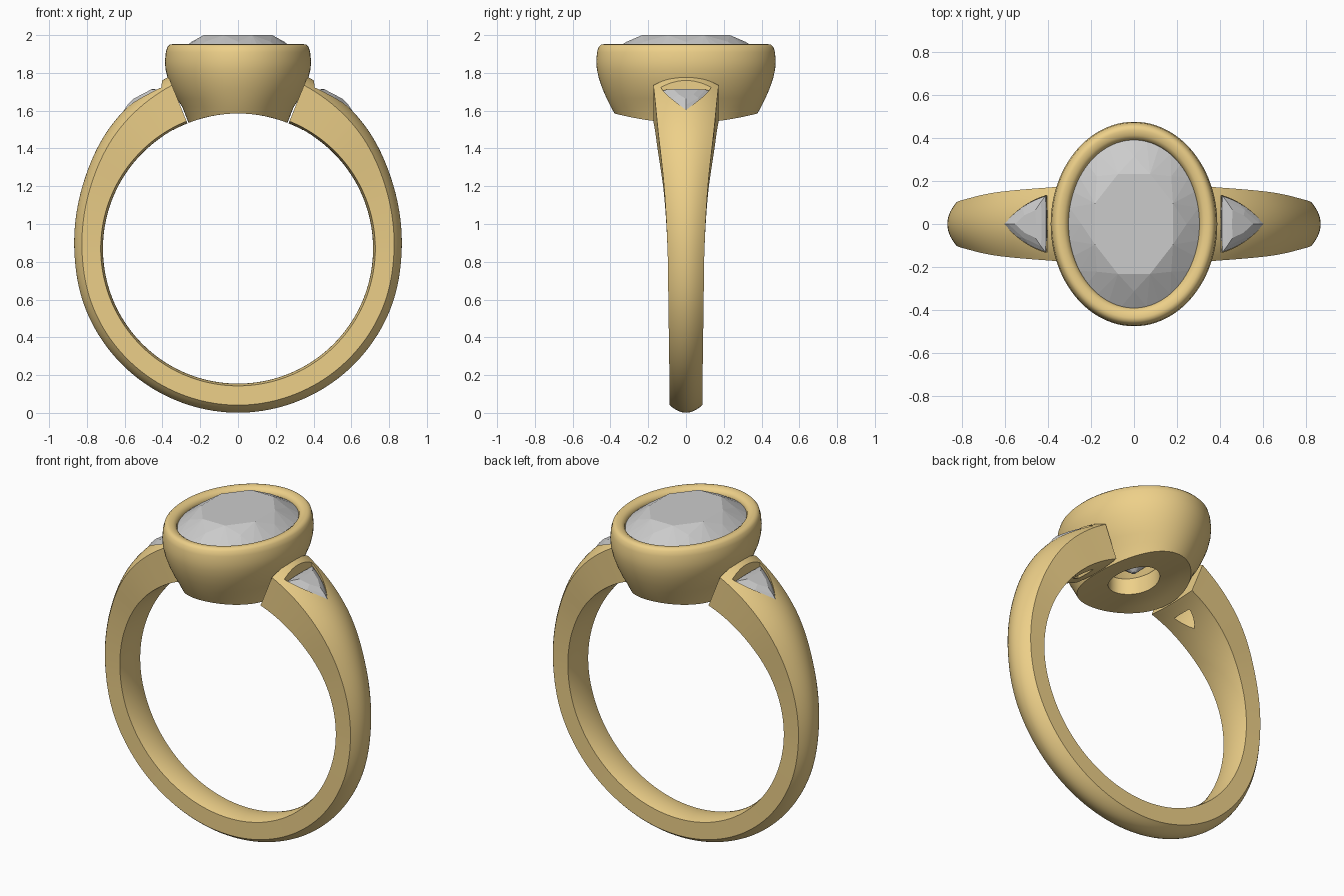
import bpy, bmesh
from math import sin, cos, pi, radians, sqrt
from mathutils import Vector

if "Cube" in bpy.data.objects:
    bpy.data.objects.remove(bpy.data.objects["Cube"])

CZ, RI = 0.87, 0.715          # finger hole centre height and radius

gold = bpy.data.materials.new("gold")
gold.diffuse_color = (0.85, 0.63, 0.25, 1)
gold.use_nodes = True
gold.node_tree.nodes["Principled BSDF"].inputs["Base Color"].default_value = gold.diffuse_color


def add_object(name, bm, mat=None, smooth=None):
    bmesh.ops.recalc_face_normals(bm, faces=bm.faces)
    me = bpy.data.meshes.new(name)
    bm.to_mesh(me)
    bm.free()
    ob = bpy.data.objects.new(name, me)
    bpy.context.collection.objects.link(ob)
    if mat:
        me.materials.append(mat)
    if smooth:
        smooth_object(ob, smooth)
    return ob


def smooth_object(ob, angle):
    bpy.ops.object.select_all(action='DESELECT')
    ob.select_set(True)
    bpy.context.view_layer.objects.active = ob
    bpy.ops.object.shade_smooth_by_angle(angle=radians(angle))


def loft(rings, closed=False, caps=True):
    bm = bmesh.new()
    vs = [[bm.verts.new(p) for p in r] for r in rings]
    n = len(vs[0])
    pairs = list(zip(vs, vs[1:])) + ([(vs[-1], vs[0])] if closed else [])
    for a, b in pairs:
        for i in range(n):
            j = (i + 1) % n
            bm.faces.new((a[i], a[j], b[j], b[i]))
    if caps and not closed:
        bm.faces.new(vs[0])
        bm.faces.new(vs[-1])
    return bm


def hull(points):
    bm = bmesh.new()
    for p in points:
        bm.verts.new(p)
    res = bmesh.ops.convex_hull(bm, input=bm.verts)
    loose = [v for v in bm.verts if not v.link_faces]
    bmesh.ops.delete(bm, geom=loose, context='VERTS')
    bmesh.ops.dissolve_limit(bm, angle_limit=0.01, verts=bm.verts, edges=bm.edges)
    return bm


def spline(keys, x):
    # Catmull-Rom through evenly spaced keys, x in 0..1
    f = x * (len(keys) - 1)
    i = min(int(f), len(keys) - 2)
    t = f - i
    b, c = keys[i], keys[i + 1]
    a = keys[i - 1] if i else 2 * b - c
    d = keys[i + 2] if i + 2 < len(keys) else b
    return 0.5 * (2*b + (c-a)*t + (2*a-5*b+4*c-d)*t*t + (3*b-a-3*c+d)*t**3)


# Shank: domed section swept around the finger, widening at the shoulders
CROWN = [0.981, 0.938, 0.889, 0.867, 0.868, 0.868, 0.868, 0.869]
WIDTH = [0.173, 0.149, 0.116, 0.098, 0.093, 0.089, 0.087, 0.086]
rings = []
START, STEPS, SEG = 22, 144, 14
for k in range(STEPS + 1):
    deg = START + (360 - 2 * START) * k / STEPS
    a = radians(deg)
    x = (min(deg, 360 - deg) - START) / (180 - START)
    crown, w = spline(CROWN, x), spline(WIDTH, x)
    ts = [2 * i / SEG - 1 for i in range(SEG + 1)]
    sec = [(w * t, crown - (0.04 + 0.1 * max(0, w - 0.09)) * t * t) for t in ts]
    sec += [(w * t, RI + 0.012 * t * t) for t in reversed(ts)]
    rings.append([(r * sin(a), y, CZ + r * cos(a)) for y, r in sec])
shank = add_object("shank", loft(rings), gold)

# Trillion outline used by side stones and their pockets
CORNERS = [Vector((-0.108, -0.13)), Vector((0.108, 0)), Vector((-0.108, 0.13))]
BULGE = [0.018, 0.018, 0.004]
MID = Vector((-0.035, 0))
outline = []
for i in range(3):
    p, q = CORNERS[i], CORNERS[(i + 1) % 3]
    d = (q - p).normalized()
    for j in range(6):
        t = j / 6
        outline.append(p.lerp(q, t) + Vector((d.y, -d.x)) * BULGE[i] * 4 * t * (1 - t))

T, N = (0.885, -0.466), (0.466, 0.885)


def trillion(side, scale, h, up=0, step=1):
    pts = []
    for o in outline[::step]:
        u, y = MID + (o - MID) * scale
        pts.append((side * (0.505 + T[0] * u + N[0] * h), y,
                    1.65 + T[1] * u + N[1] * h + up))
    return pts


for side, label in ((-1, "left"), (1, "right")):
    # Pocket cut straight through the shoulder
    cutter = add_object("pocket_cutter_" + label, loft([
        trillion(side, 1.03, 0, 0.2), trillion(side, 1.03, -0.005),
        trillion(side, 0.5, -0.08), trillion(side, 0.5, -0.42)]), gold)
    cutter.hide_render = True
    mod = shank.modifiers.new("pocket_" + label, 'BOOLEAN')
    mod.operation, mod.solver, mod.object = 'DIFFERENCE', 'EXACT', cutter
    # Side stone
    add_object("side_stone_" + label, hull(
        trillion(side, 0.5, 0.034, step=3) + trillion(side, 0.8, 0.02, step=3)
        + trillion(side, 1, 0.004) + trillion(side, 1, -0.004)
        + trillion(side, 0.05, -0.11, step=6)))

# Bake the pockets and remove the cutters
dg = bpy.context.evaluated_depsgraph_get()
baked = bpy.data.meshes.new_from_object(shank.evaluated_get(dg))
shank.modifiers.clear()
shank.data = baked
for ob in [o for o in bpy.data.objects if o.name.startswith("pocket_cutter")]:
    bpy.data.objects.remove(ob)
smooth_object(shank, 30)

# Bezel: oval cup, underside following the finger hole (z None)
PROFILE = [
    (0.12, 0.17, None), (0.165, 0.235, None), (0.215, 0.31, None), (0.262, 0.378, None),
    (0.295, 0.398, 1.62), (0.325, 0.42, 1.665), (0.35, 0.442, 1.715), (0.372, 0.461, 1.77),
    (0.384, 0.472, 1.82), (0.387, 0.475, 1.86), (0.382, 0.471, 1.91), (0.374, 0.463, 1.937),
    (0.362, 0.451, 1.949), (0.347, 0.436, 1.952), (0.325, 0.412, 1.947), (0.31, 0.396, 1.936),
    (0.304, 0.39, 1.92), (0.304, 0.39, 1.89), (0.12, 0.17, 1.68)]
rings = []
for a, b, z in PROFILE:
    ring = []
    for i in range(96):
        x, y = a * cos(2 * pi * i / 96), b * sin(2 * pi * i / 96)
        ring.append((x, y, z or CZ + sqrt(RI * RI - x * x)))
    rings.append(ring)
add_object("bezel", loft(rings, closed=True), gold, 35)


# Centre stone: oval brilliant
def oval(n, scale, z, off=0.0):
    return [(0.306 * scale * cos(2 * pi * (i + off) / n),
             0.392 * scale * sin(2 * pi * (i + off) / n), z) for i in range(n)]


add_object("centre_stone", hull(
    oval(8, 0.64, 2.0, 0.5) + oval(8, 0.8, 1.965) + oval(32, 1, 1.918)
    + oval(32, 1, 1.905) + oval(8, 0.45, 1.755) + oval(8, 0.03, 1.63)))
